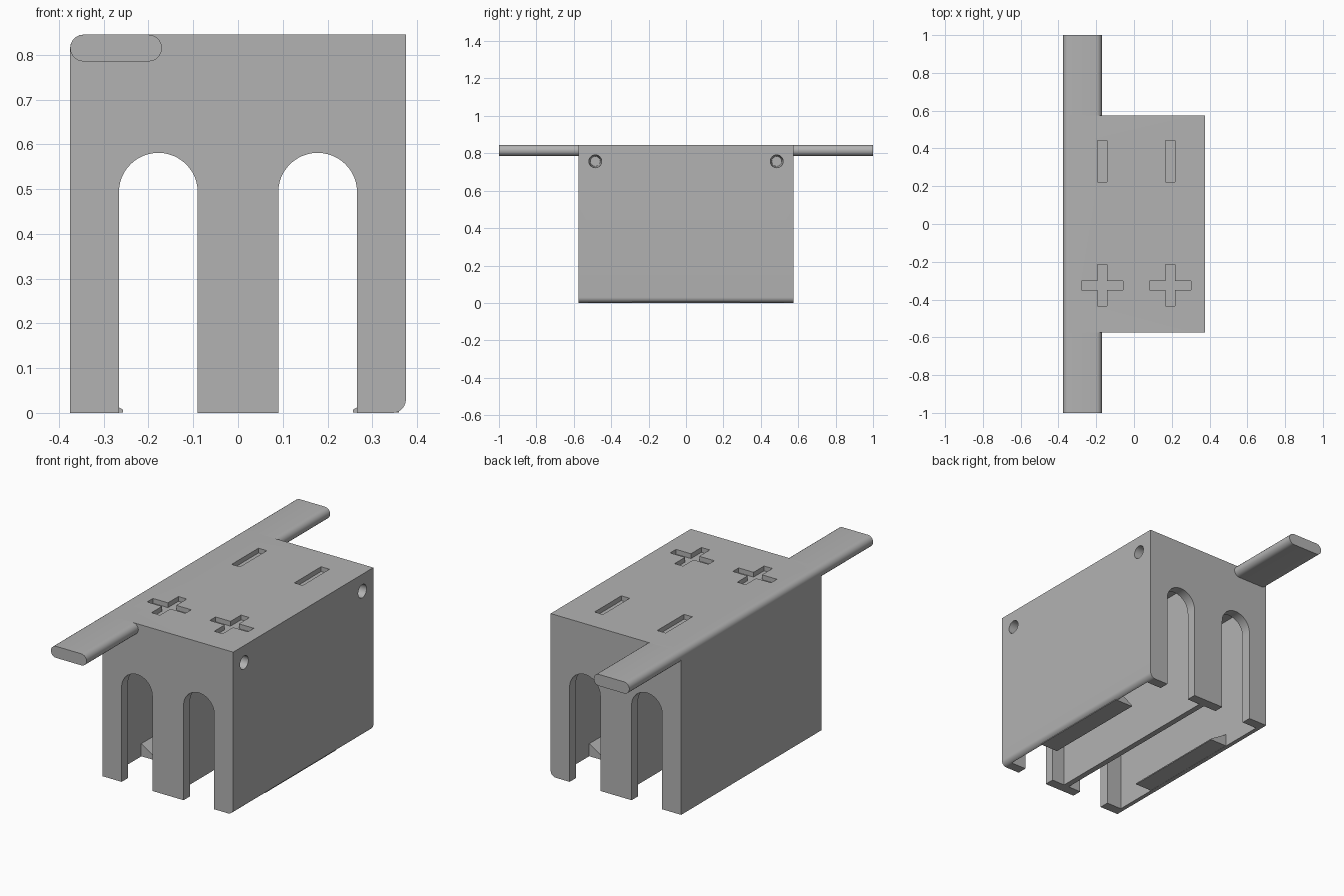
import bpy, bmesh, math
from mathutils import Vector

if "Cube" in bpy.data.objects:
    bpy.data.objects.remove(bpy.data.objects["Cube"], do_unlink=True)

grey = bpy.data.materials.new("plain grey")
grey.use_nodes = True
GREY = (0.45, 0.45, 0.45, 1)
grey.diffuse_color = GREY
grey.node_tree.nodes["Principled BSDF"].inputs["Base Color"].default_value = GREY

HALF_X, HALF_Y, TOP = 0.375, 0.575, 0.845
FILLET = 0.03


def arc(cx, cy, r, start, end, n=10):
    """Points along an arc, angles in degrees."""
    angles = [math.radians(start + (end - start) * i / n) for i in range(n + 1)]
    return [(cx + r * math.cos(a), cy + r * math.sin(a)) for a in angles]


def rect(x0, x1, y0, y1):
    return [(x0, y0), (x1, y0), (x1, y1), (x0, y1)]


def prism(name, outline, axis, low, high):
    """Extrude a flat outline along the named axis."""
    place = {"x": lambda u, v, w: (w, u, v),
             "y": lambda u, v, w: (u, w, v),
             "z": lambda u, v, w: (u, v, w)}[axis]
    bm = bmesh.new()
    face = bm.faces.new([bm.verts.new(place(u, v, low)) for u, v in outline])
    ext = bmesh.ops.extrude_face_region(bm, geom=[face])
    moved = [g for g in ext["geom"] if isinstance(g, bmesh.types.BMVert)]
    bmesh.ops.translate(bm, verts=moved, vec=Vector(place(0, 0, high - low)))
    bmesh.ops.recalc_face_normals(bm, faces=bm.faces)
    mesh = bpy.data.meshes.new(name)
    bm.to_mesh(mesh)
    bm.free()
    mesh.materials.append(grey)
    obj = bpy.data.objects.new(name, mesh)
    bpy.context.collection.objects.link(obj)
    return obj


def activate(obj):
    bpy.ops.object.select_all(action="DESELECT")
    obj.select_set(True)
    bpy.context.view_layer.objects.active = obj


def cut(target, cutter):
    """Subtract a cutter and discard it."""
    mod = target.modifiers.new("cut", "BOOLEAN")
    mod.operation, mod.solver, mod.object = "DIFFERENCE", "EXACT", cutter
    activate(target)
    bpy.ops.object.modifier_apply(modifier=mod.name)
    bpy.data.objects.remove(cutter, do_unlink=True)


def smooth(obj):
    activate(obj)
    bpy.ops.object.shade_smooth_by_angle(angle=math.radians(30))


# Main housing with one rounded lower edge and one rounded upper edge
outline = [(-HALF_X, 0)]
outline += arc(HALF_X - FILLET, FILLET, FILLET, -90, 0)
outline += [(HALF_X, TOP)]
outline += arc(-HALF_X + FILLET, TOP - FILLET, FILLET, 90, 180)
body = prism("housing", outline, "y", -HALF_Y, HALF_Y)

# Two open-bottomed chambers separated by a thin wall, and arched end slots
for side in (-1, 1):
    inner, outer = sorted((side * 0.015, side * 0.353))
    cut(body, prism("chamber_cutter", rect(inner, outer, -0.1, 0.715), "y", -0.523, 0.523))
    cx, r = side * 0.178, 0.088
    slot = arc(cx, 0.493, r, 0, 180, 24) + [(cx - r, -0.2), (cx + r, -0.2)]
    cut(body, prism("arch_cutter", slot, "y", -0.8, 0.8))

# Blind holes with a countersunk rim in the left side
for y in (-0.485, 0.485):
    hole = prism("hole_cutter", arc(y, 0.757, 0.037, 0, 345, 23), "x", 0.15, 0.45)
    for v in hole.data.vertices:
        if v.co.x < 0.3:
            v.co.y = y + (v.co.y - y) * 0.72
            v.co.z = 0.757 + (v.co.z - 0.757) * 0.72
    cut(body, hole)

# Engraved plus and minus marks on the top
LONG, THIN, DEPTH = 0.11, 0.024, 0.025
for x in (-0.168, 0.192):
    plus = []
    for i in range(4):
        c, s = round(math.cos(i * math.pi / 2)), round(math.sin(i * math.pi / 2))
        for u, v in ((LONG, -THIN), (LONG, THIN), (THIN, THIN)):
            plus.append((x + u * c - v * s, -0.325 + u * s + v * c))
    cut(body, prism("plus_cutter", plus, "z", TOP - DEPTH, TOP + 0.1))
    minus = rect(x - THIN, x + THIN, 0.332 - LONG, 0.332 + LONG)
    cut(body, prism("minus_cutter", minus, "z", TOP - DEPTH, TOP + 0.1))
smooth(body)

# Retaining lips along the lower inside of the outer walls
for side, label in ((-1, "right"), (1, "left")):
    lip = [(side * x, z) for x, z in ((0.257, 0.001), (0.36, 0.001), (0.36, 0.07), (0.257, 0.007))]
    prism(label + "_retaining_lip", lip, "y", -0.29, 0.29)

# Rounded bars reaching out from both ends
bar = arc(-0.2, TOP - FILLET, FILLET, -90, 90) + arc(-HALF_X + FILLET, TOP - FILLET, FILLET, 90, 270)
for name, low, high in (("front_bar", -1, -HALF_Y), ("back_bar", HALF_Y, 1)):
    smooth(prism(name, bar, "y", low, high))
